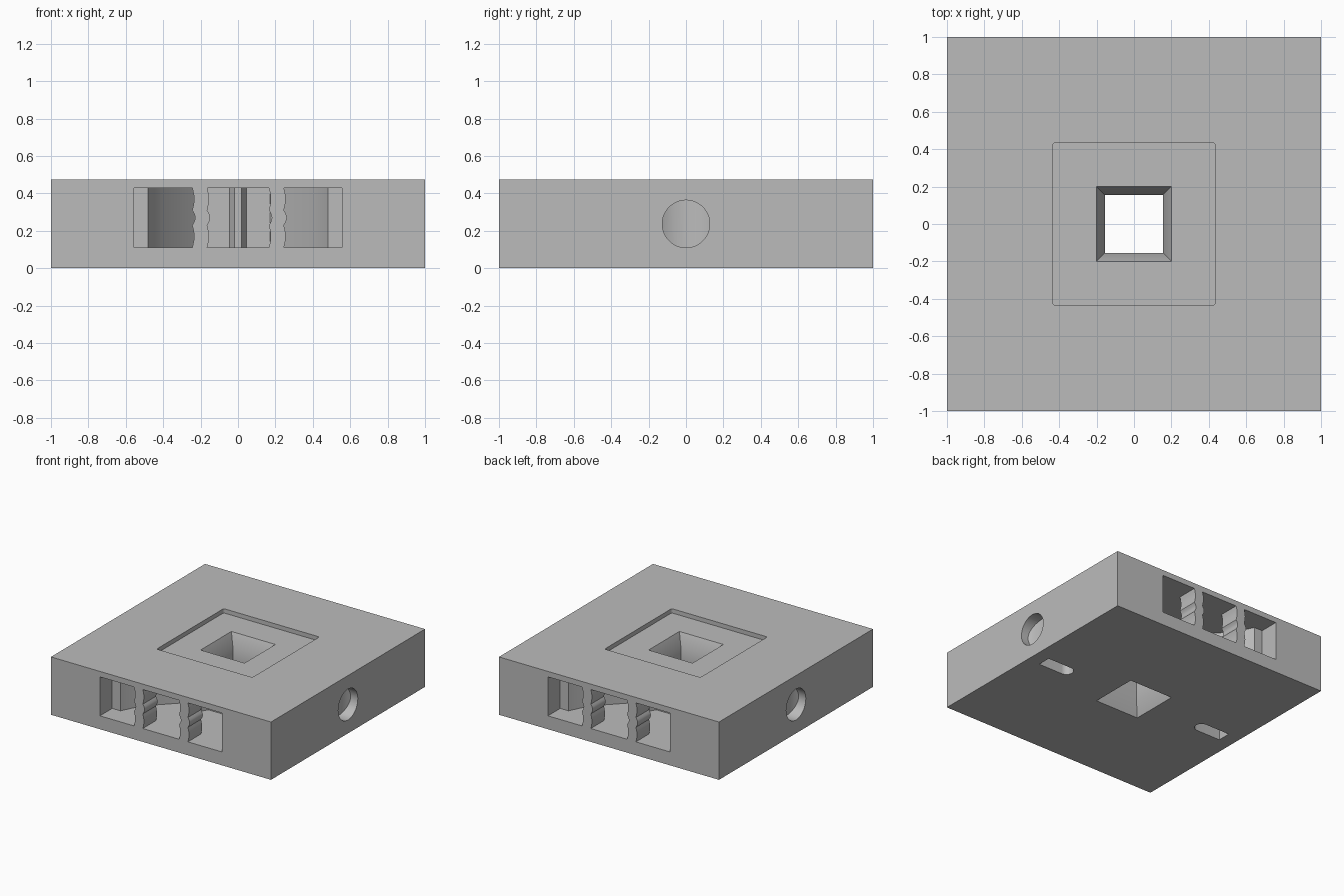
import bpy, bmesh, math
from mathutils import Vector

if "Cube" in bpy.data.objects:
    bpy.data.objects.remove(bpy.data.objects["Cube"], do_unlink=True)

HEIGHT = 0.475
FLOOR, CEILING = 0.11, 0.43

grey = bpy.data.materials.new("plain grey")
grey.use_nodes = True
grey.diffuse_color = (0.5, 0.5, 0.5, 1)
grey.node_tree.nodes["Principled BSDF"].inputs["Base Color"].default_value = (0.5, 0.5, 0.5, 1)


def loft(name, rings):
    """Closed solid through a list of matching point rings."""
    bm = bmesh.new()
    loops = [[bm.verts.new(p) for p in ring] for ring in rings]
    n = len(loops[0])
    for a, b in zip(loops, loops[1:]):
        for i in range(n):
            j = (i + 1) % n
            bm.faces.new((a[i], a[j], b[j], b[i]))
    bm.faces.new(loops[0])
    bm.faces.new(loops[-1])
    bmesh.ops.recalc_face_normals(bm, faces=bm.faces)
    mesh = bpy.data.meshes.new(name)
    bm.to_mesh(mesh)
    bm.free()
    mesh.materials.append(grey)
    ob = bpy.data.objects.new(name, mesh)
    bpy.context.collection.objects.link(ob)
    return ob


def upright(name, plan, low, high):
    return loft(name, [[Vector((x, y, z)) for x, y in plan] for z in (low, high)])


def square(h, z):
    return [Vector((x * h, y * h, z)) for x, y in ((-1, -1), (1, -1), (1, 1), (-1, 1))]


def arc(cx, cy, r, start, end, steps):
    angles = [math.radians(start + (end - start) * i / steps) for i in range(steps + 1)]
    return [(cx + r * math.cos(a), cy + r * math.sin(a)) for a in angles]


def boolean(target, tools, operation):
    """Apply boolean tools to the target and remove them."""
    for tool in tools:
        tool.hide_render = True
        mod = target.modifiers.new("cut", "BOOLEAN")
        mod.object, mod.operation, mod.solver = tool, operation, "EXACT"
    graph = bpy.context.evaluated_depsgraph_get()
    graph.update()
    mesh = bpy.data.meshes.new_from_object(target.evaluated_get(graph))
    target.modifiers.clear()
    target.data = mesh
    for tool in tools:
        bpy.data.objects.remove(tool, do_unlink=True)


block = loft("block", [square(1, 0), square(1, HEIGHT)])
cutters = []

# Square centre shaft, flared at both ends
shaft = ((-0.02, 0.2), (0, 0.2), (FLOOR, 0.155), (0.34, 0.155), (0.44, 0.2), (0.6, 0.2))
cutters.append(loft("shaft_cutter", [square(h, z) for z, h in shaft]))

# Shallow recess in the top, with slightly rounded corners
recess = []
for i, (sx, sy) in enumerate(((1, 1), (-1, 1), (-1, -1), (1, -1))):
    recess += arc(sx * 0.42, sy * 0.42, 0.015, 90 * i, 90 * i + 90, 3)
cutters.append(upright("recess_cutter", recess, 0.44, 0.6))

# Funnel chambers behind the front and back windows, with a rib in the middle
half = [(-0.555, -1.05), (-0.555, -0.84), (-0.48, -0.84), (-0.4, -0.68),
        (-0.17, -0.45), (-0.045, -0.45), (-0.018, -0.5)]
funnel = half + [(-x, y) for x, y in reversed(half)]

# Wavy window dividers: sideways offset of each edge by height
wave = []
for low, high, bulge in ((FLOOR, 0.23, 0.01), (0.23, 0.31, 0.016), (0.31, CEILING, 0.01)):
    for i in range(8):
        t = i / 8
        wave.append((bulge * math.sin(math.pi * t), low + (high - low) * t))
wave = [(0, FLOOR - 0.01)] + wave + [(0, CEILING), (0, CEILING + 0.01)]

dividers = []
for side, turn in (("front", 1), ("back", -1)):
    plan = [(x * turn, y * turn) for x, y in funnel]
    cutters.append(upright(side + "_chamber_cutter", plan, FLOOR, CEILING))
    for label, centre in (("right", -0.205), ("left", 0.205)):
        outline = [(centre - 0.04 + o, z) for o, z in wave]
        outline += [(centre + 0.04 + o, z) for o, z in reversed(wave)]
        rings = [[Vector((x * turn, y * turn, z)) for x, z in outline] for y in (-1, -0.83)]
        dividers.append(loft(f"{side}_{label}_divider", rings))

for label, s in (("left", 1), ("right", -1)):
    # Round side socket with a concave end
    circle = arc(0, 0.237, 0.127, 0, 352.5, 47)
    socket = loft(label + "_socket_cutter",
                  [[Vector((s * x, y, z)) for y, z in circle] for x in (0.85, 1.08)])
    end = upright("socket_end", arc(s * 1.15, 0, 0.25, 0, 356.25, 95), 0, HEIGHT)
    boolean(socket, [end], "INTERSECT")
    cutters.append(socket)
    # Underside slot, rounded toward the centre
    slot = [(0.885, 0.055)] + arc(0.665, 0, 0.055, 90, 270, 16) + [(0.885, -0.055)]
    cutters.append(upright(label + "_slot_cutter", [(s * x, y) for x, y in slot], -0.05, 0.1))

boolean(block, cutters, "DIFFERENCE")

# Smooth the round walls and keep every edge crisp
bpy.ops.object.select_all(action="DESELECT")
for ob in [block] + dividers:
    ob.select_set(True)
bpy.context.view_layer.objects.active = block
bpy.ops.object.shade_smooth_by_angle(angle=math.radians(25))
